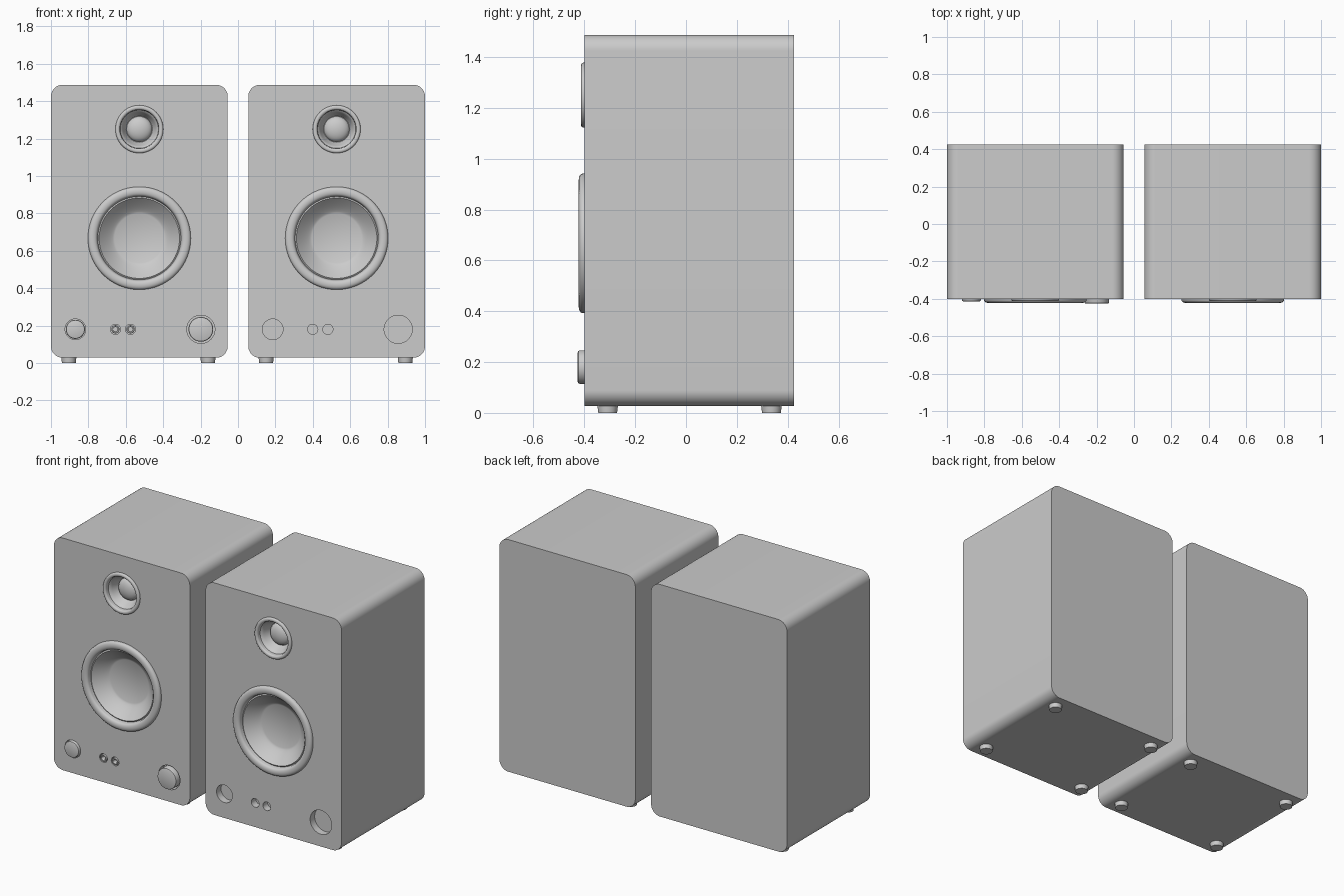
import bpy, bmesh, math

if "Cube" in bpy.data.objects:
    bpy.data.objects.remove(bpy.data.objects["Cube"])

FRONT, BACK = -0.40, 0.425
HALF_W, Z0, Z1, CORNER = 0.4725, 0.028, 1.487, 0.062
CTRL_Z = 0.18
# front sockets: x offset, radius, depth
SOCKETS = [(-0.342, 0.055, 0.045), (-0.128, 0.027, 0.045),
           (-0.047, 0.027, 0.045), (0.329, 0.075, 0.045)]


def finish(name, bm):
    mesh = bpy.data.meshes.new(name)
    bm.to_mesh(mesh)
    bm.free()
    ob = bpy.data.objects.new(name, mesh)
    bpy.context.collection.objects.link(ob)
    return ob


def smooth(ob, angle=35):
    bpy.ops.object.select_all(action='DESELECT')
    ob.select_set(True)
    bpy.context.view_layer.objects.active = ob
    bpy.ops.object.shade_smooth_by_angle(angle=math.radians(angle))


def spin(bm, profile, cx, cz, seg=64):
    """Revolve (radius, y) points around a y-parallel axis, centre outward."""
    rings = []
    for r, y in profile:
        n = 1 if r == 0 else seg
        rings.append([bm.verts.new((cx + r * math.cos(2 * math.pi * i / seg), y,
                                    cz + r * math.sin(2 * math.pi * i / seg)))
                      for i in range(n)])
    for a, b in zip(rings, rings[1:]):
        for i in range(seg):
            j = (i + 1) % seg
            quad = [a[i % len(a)], b[i % len(b)], b[j % len(b)], a[j % len(a)]]
            bm.faces.new(list(dict.fromkeys(quad)))


def lathe(name, profile, cx, cz, seg=64):
    bm = bmesh.new()
    spin(bm, profile, cx, cz, seg)
    ob = finish(name, bm)
    smooth(ob)
    return ob


def cabinet(name, cx):
    # rounded rectangle pulled from front to back
    bm = bmesh.new()
    pts = []
    for k, (sx, z) in enumerate([(1, Z1 - CORNER), (-1, Z1 - CORNER),
                                 (-1, Z0 + CORNER), (1, Z0 + CORNER)]):
        for i in range(13):
            a = math.pi / 2 * (k + i / 12)
            pts.append((cx + sx * (HALF_W - CORNER) + CORNER * math.cos(a), FRONT,
                        z + CORNER * math.sin(a)))
    face = bm.faces.new([bm.verts.new(p) for p in pts])
    ext = bmesh.ops.extrude_face_region(bm, geom=[face])
    for v in ext['geom']:
        if isinstance(v, bmesh.types.BMVert):
            v.co.y = BACK
    bmesh.ops.recalc_face_normals(bm, faces=bm.faces)
    body = finish(name, bm)

    # recesses for drivers and controls
    bm = bmesh.new()
    holes = [(0, 0.667, 0.235, 0.12), (0, 1.25, 0.108, 0.10)]
    holes += [(x, CTRL_Z, r, d) for x, r, d in SOCKETS]
    for x, z, r, d in holes:
        spin(bm, [(0, FRONT - 0.1), (r, FRONT - 0.1), (r, FRONT + d), (0, FRONT + d)],
             cx + x, z)
    cutter = finish("recess_cutter", bm)
    cutter.hide_render = True
    mod = body.modifiers.new("recesses", 'BOOLEAN')
    mod.operation, mod.object, mod.solver = 'DIFFERENCE', cutter, 'EXACT'
    bpy.context.view_layer.objects.active = body
    bpy.ops.object.modifier_apply(modifier=mod.name)
    bpy.data.objects.remove(cutter)
    smooth(body)


def torus_lip(r_in, r_out, height):
    """Half-round ring profile rising from the front panel."""
    mid, half = (r_in + r_out) / 2, (r_out - r_in) / 2
    return [(mid - half * math.cos(math.pi * i / 12),
             FRONT - height * math.sin(math.pi * i / 12) ** 0.7) for i in range(13)]


def knob(name, cx, r, front):
    b = 0.008
    lathe(name, [(0, front), (r - b, front), (r - 0.3 * b, front + 0.3 * b),
                 (r, front + b), (r, FRONT + 0.045)], cx, CTRL_Z, 48)


for side, cx in (("left", -0.5275), ("right", 0.5275)):
    cabinet(side + "_cabinet", cx)

    # woofer: flat centre, curved cone, surround and rounded ring
    cone = [(0.132 + 0.083 * t, -0.325 - 0.072 * t ** 1.25)
            for t in (i / 8 for i in range(9))]
    lathe(side + "_woofer", [(0, -0.325)] + cone + [(0.222, -0.392)]
          + torus_lip(0.225, 0.275, 0.022), cx, 0.667, 96)

    # tweeter: dome, short horn and thin ring
    dome = [(0.068 * math.sin(a), -0.33 - 0.035 * math.cos(a))
            for a in (math.pi / 2 * i / 8 for i in range(9))]
    horn = [(0.07, -0.33), (0.078, -0.345), (0.088, -0.37), (0.097, -0.385),
            (0.102, -0.388)]
    lathe(side + "_tweeter", dome + horn + torus_lip(0.104, 0.128, 0.013), cx, 1.25)

    # four tapered feet
    bm = bmesh.new()
    for x in (-0.377, 0.367):
        for y in (-0.308, 0.336):
            made = bmesh.ops.create_cone(bm, cap_ends=True, segments=32, radius1=0.037,
                                         radius2=0.041, depth=0.034)
            bmesh.ops.translate(bm, verts=made['verts'], vec=(cx + x, y, 0.017))
    smooth(finish(side + "_feet", bm))

# controls only on the left speaker
LX = -0.5275
knob("power_knob", LX - 0.342, 0.051, -0.414)
knob("volume_knob", LX + 0.329, 0.066, -0.426)
for n, x in (("input_jack", -0.128), ("headphone_jack", -0.047)):
    lathe(n, [(0, -0.365), (0.012, -0.365), (0.012, -0.399), (0.014, -0.402),
              (0.020, -0.402), (0.022, -0.399), (0.022, -0.355)], LX + x, CTRL_Z, 32)
